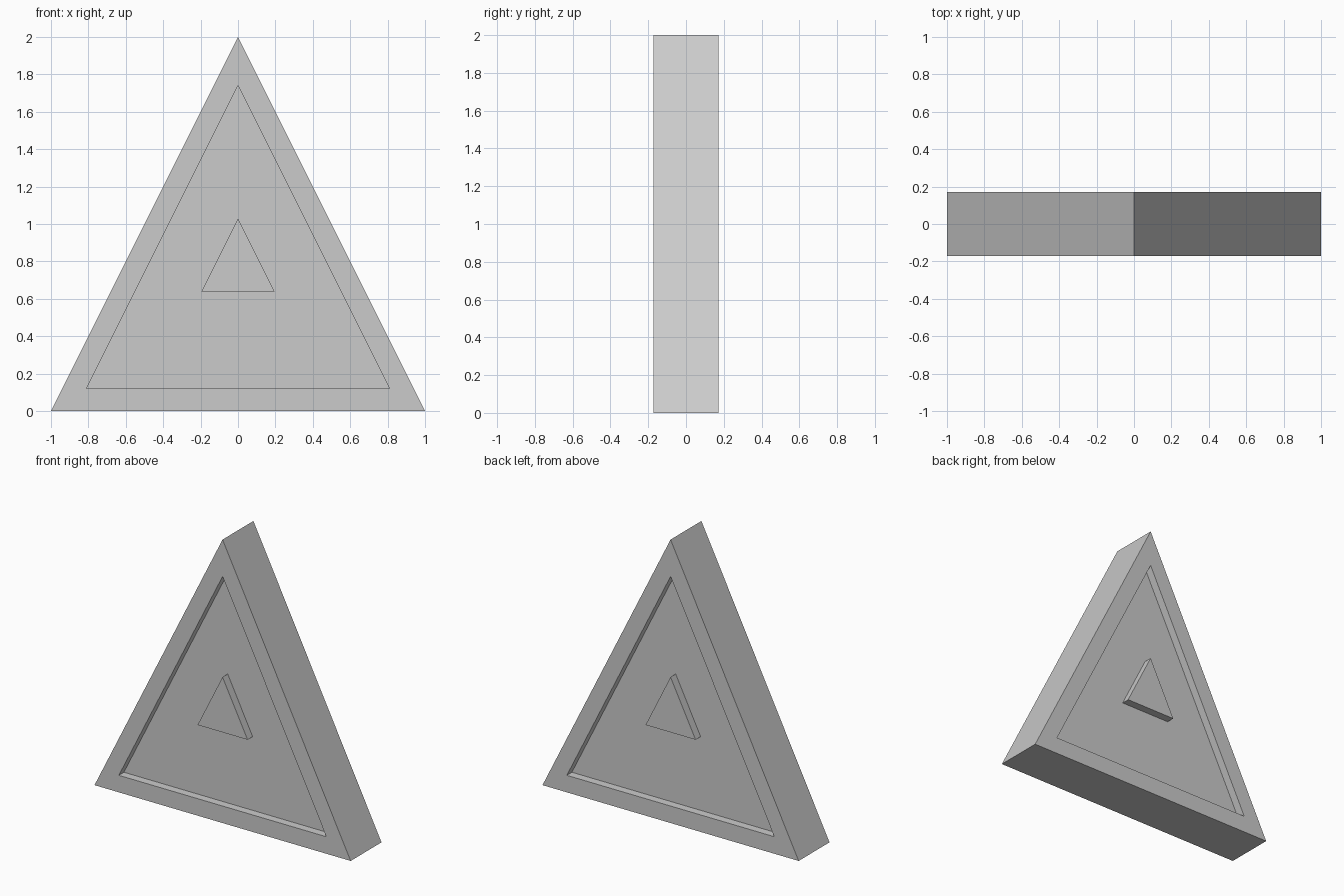
import bpy
import bmesh

cube = bpy.data.objects.get("Cube")
if cube:
    bpy.data.objects.remove(cube, do_unlink=True)

# Single grey finish
COLOUR = (0.6, 0.6, 0.6, 1.0)
grey = bpy.data.materials.new("plain grey")
grey.use_nodes = True
grey.diffuse_color = COLOUR
grey.node_tree.nodes["Principled BSDF"].inputs["Base Color"].default_value = COLOUR

HALF = 0.172    # half thickness of the frame
FLOOR = 0.115   # half thickness at the recessed panel


def triangle(half_width, base, top):
    return [(-half_width, base), (half_width, base), (0, top)]


OUTER = triangle(1.0, 0.0, 2.0)
OPENING = triangle(0.81, 0.12, 1.74)
EMBLEM = triangle(0.195, 0.64, 1.03)


def build(name, fill):
    """Make an object whose faces are added by fill(bmesh)."""
    bm = bmesh.new()
    fill(bm)
    bmesh.ops.recalc_face_normals(bm, faces=bm.faces)
    mesh = bpy.data.meshes.new(name)
    bm.to_mesh(mesh)
    bm.free()
    mesh.materials.append(grey)
    obj = bpy.data.objects.new(name, mesh)
    bpy.context.collection.objects.link(obj)
    return obj


def bridge(bm, loop_a, loop_b):
    """Join two three-point loops with quads."""
    for i in range(3):
        j = (i + 1) % 3
        bm.faces.new((loop_a[i], loop_a[j], loop_b[j], loop_b[i]))


def ring(bm, points, y):
    return [bm.verts.new((x, y, z)) for x, z in points]


# Body: outer wall, flat rims, recess walls and recess floors with raised emblems
def fill_body(bm):
    outer = {}
    for side in (-1, 1):
        outer[side] = ring(bm, OUTER, side * HALF)
        lip = ring(bm, OPENING, side * HALF)
        floor = ring(bm, OPENING, side * FLOOR)
        emblem_foot = ring(bm, EMBLEM, side * FLOOR)
        emblem_top = ring(bm, EMBLEM, side * HALF)
        loops = [outer[side], lip, floor, emblem_foot, emblem_top]
        for a, b in zip(loops, loops[1:]):
            bridge(bm, a, b)
        bm.faces.new(emblem_top)
    bridge(bm, outer[-1], outer[1])


build("triangular_plaque", fill_body)
